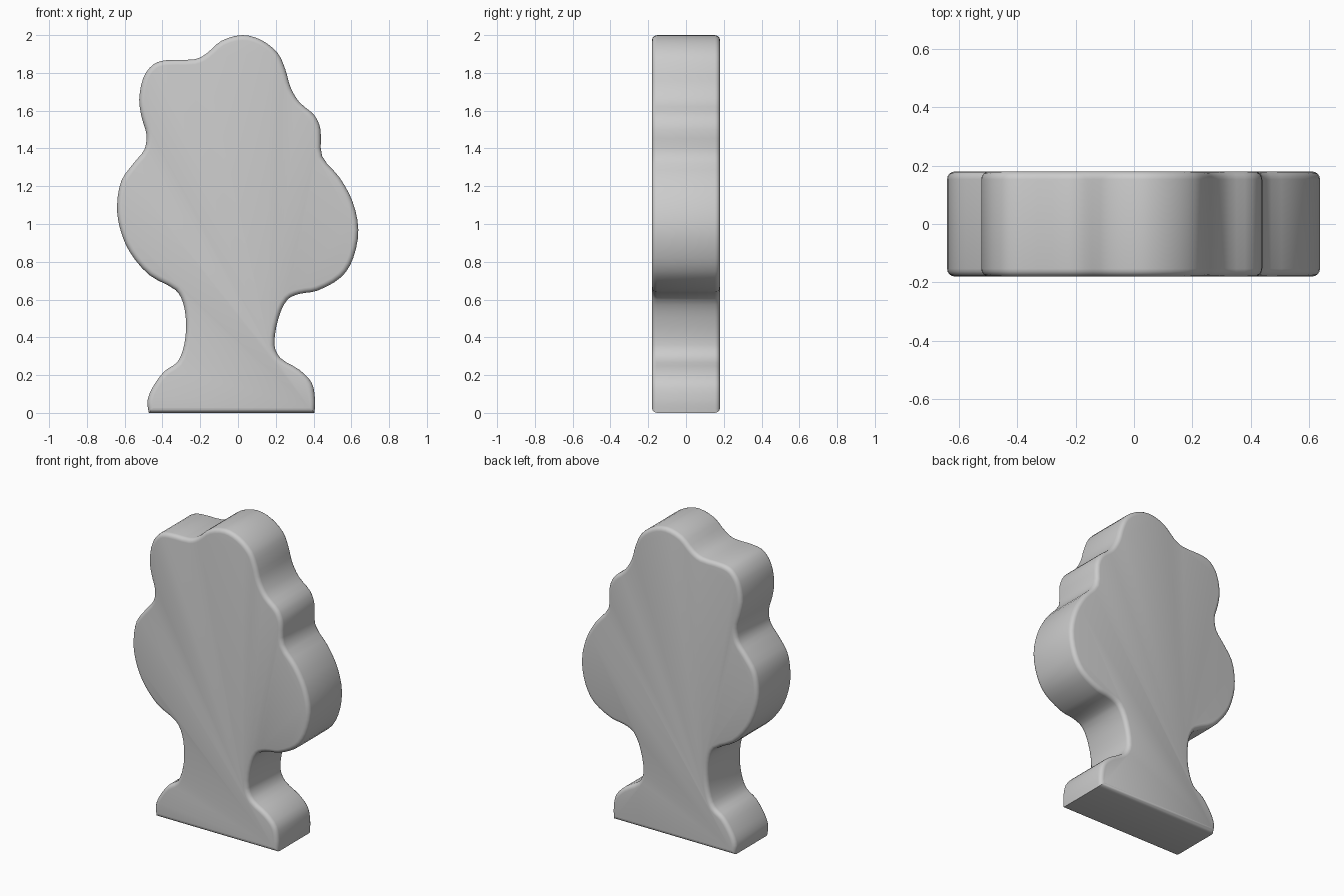
import bpy, bmesh
from mathutils import Vector

if "Cube" in bpy.data.objects:
    bpy.data.objects.remove(bpy.data.objects["Cube"])

DEPTH = 0.18    # half thickness
ROUND = 0.027   # rim rounding
STEPS = 3       # curve steps between profile points

# Tree outline, bottom left corner round to bottom right corner (x, z)
PROFILE = [
    (-.472, 0), (-.48, .06), (-.455, .13), (-.39, .22), (-.32, .27),
    (-.285, .36), (-.275, .47), (-.29, .58), (-.33, .65), (-.47, .73),
    (-.575, .855), (-.627, .985), (-.64, 1.10), (-.617, 1.23), (-.55, 1.325),
    (-.495, 1.395), (-.485, 1.475), (-.51, 1.565), (-.523, 1.66), (-.50, 1.777),
    (-.447, 1.846), (-.38, 1.867), (-.23, 1.872), (-.17, 1.90), (-.087, 1.97),
    (.025, 2.0), (.125, 1.973), (.21, 1.905), (.25, 1.82), (.278, 1.724),
    (.325, 1.645), (.405, 1.575), (.437, 1.50), (.445, 1.36), (.537, 1.247),
    (.606, 1.12), (.637, .97), (.61, .82), (.548, .72), (.42, .647),
    (.325, .63), (.262, .60), (.215, .504), (.193, .36), (.225, .29),
    (.325, .228), (.39, .16), (.408, .07), (.405, 0),
]


def smooth_path(points):
    """Centripetal-like spline through an open list of points."""
    p = [Vector(v) for v in points]
    p = [2 * p[0] - p[1]] + p + [2 * p[-1] - p[-2]]
    out = []
    for a, b, c, d in zip(p, p[1:], p[2:], p[3:]):
        span = (c - b).length
        tb = (c - a) * (span / ((b - a).length + span))
        tc = (d - b) * (span / ((d - c).length + span))
        for i in range(STEPS):
            t = i / STEPS
            out.append(b * (2*t**3 - 3*t**2 + 1) + tb * (t**3 - 2*t**2 + t)
                       + c * (3*t**2 - 2*t**3) + tc * (t**3 - t**2))
    out.append(p[-2])
    return out


# Extrude the outline into a slab
bm = bmesh.new()
front = bm.faces.new([bm.verts.new((q.x, -DEPTH, q.y)) for q in smooth_path(PROFILE)])
ext = bmesh.ops.extrude_face_region(bm, geom=[front], use_keep_orig=True)
moved = [g for g in ext["geom"] if isinstance(g, bmesh.types.BMVert)]
bmesh.ops.translate(bm, verts=moved, vec=(0, 2 * DEPTH, 0))
bmesh.ops.recalc_face_normals(bm, faces=bm.faces[:])

# Round the front and back rims
rim = [e for e in bm.edges if abs(e.verts[0].co.y - e.verts[1].co.y) < 1e-5]
bmesh.ops.bevel(bm, geom=rim, offset=ROUND, offset_type='OFFSET', segments=4,
                profile=0.5, affect='EDGES', clamp_overlap=False)
bmesh.ops.recalc_face_normals(bm, faces=bm.faces[:])

mesh = bpy.data.meshes.new("tree_cutout")
bm.to_mesh(mesh)
bm.free()
tree = bpy.data.objects.new("tree_cutout", mesh)
bpy.context.collection.objects.link(tree)

# Smooth shading with a crisp base edge
bpy.context.view_layer.objects.active = tree
tree.select_set(True)
bpy.ops.object.shade_smooth_by_angle(angle=0.6)
